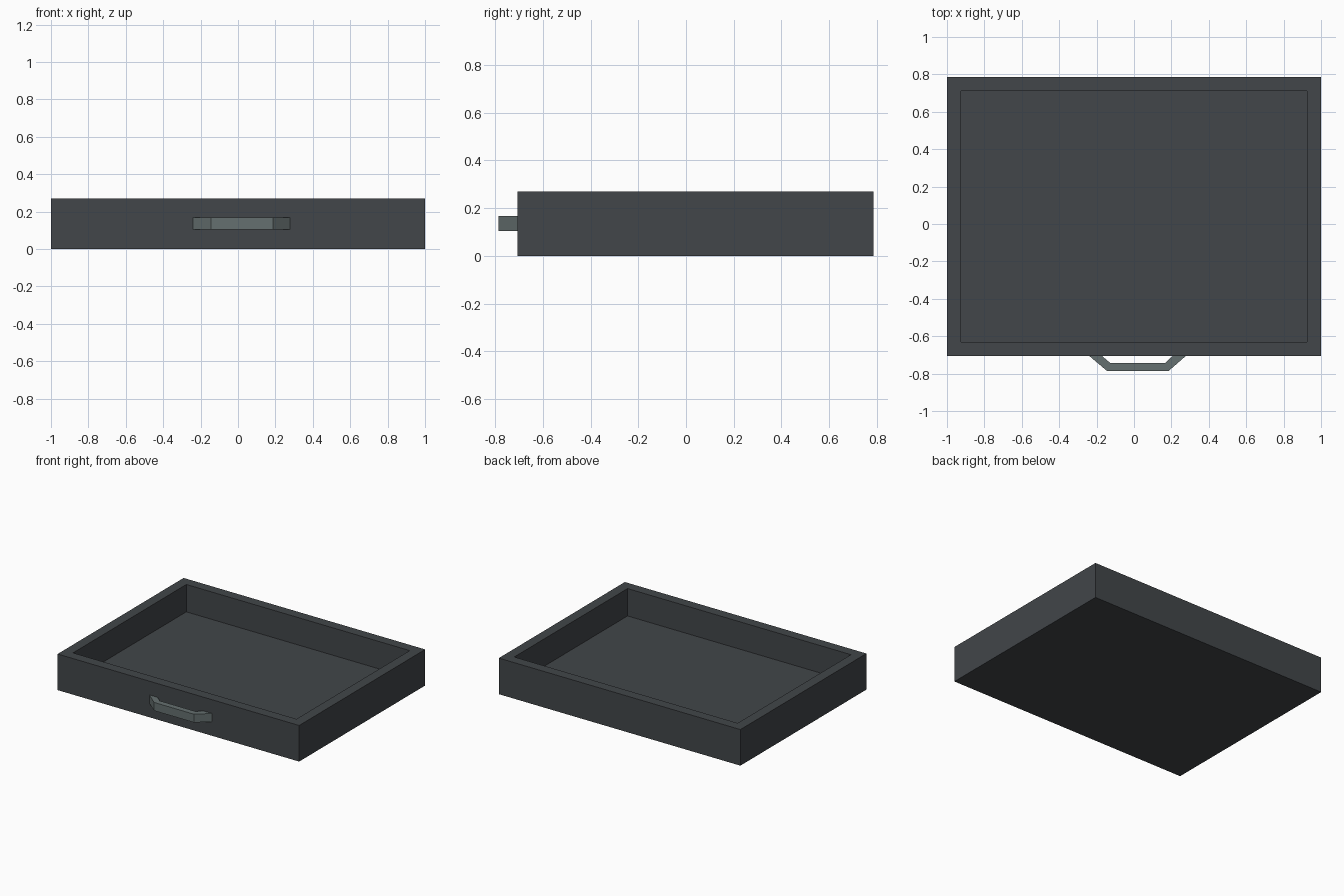
import bpy, bmesh

if "Cube" in bpy.data.objects:
    bpy.data.objects.remove(bpy.data.objects["Cube"])

def material(name, rgb):
    m = bpy.data.materials.new(name)
    m.diffuse_color = (*rgb, 1)
    m.use_nodes = True
    m.node_tree.nodes["Principled BSDF"].inputs["Base Color"].default_value = m.diffuse_color
    return m

def add_object(name, bm, mat):
    bmesh.ops.recalc_face_normals(bm, faces=bm.faces)
    me = bpy.data.meshes.new(name)
    bm.to_mesh(me)
    bm.free()
    me.materials.append(mat)
    ob = bpy.data.objects.new(name, me)
    bpy.context.collection.objects.link(ob)
    return ob

def prism(outline, z0, z1):
    """Extrude a flat outline from z0 up to z1; returns the bmesh and its top face."""
    bm = bmesh.new()
    base = bm.faces.new([bm.verts.new((x, y, z0)) for x, y in outline])
    ext = bmesh.ops.extrude_face_region(bm, geom=[base], use_keep_orig=True)["geom"]
    for v in (g for g in ext if isinstance(g, bmesh.types.BMVert)):
        v.co.z = z1
    top = next(g for g in ext if isinstance(g, bmesh.types.BMFace))
    return bm, top

dark_slate = material("dark slate", (0.054, 0.061, 0.067))
grey_green = material("grey green metal", (0.13, 0.16, 0.16))

FRONT, BACK, HEIGHT, WALL, FLOOR = -0.705, 0.785, 0.27, 0.075, 0.065

# Open drawer tray: box with its top inset, then sunk down to the floor
bm, top = prism([(-1, FRONT), (1, FRONT), (1, BACK), (-1, BACK)], 0, HEIGHT)
bmesh.ops.inset_region(bm, faces=[top], thickness=WALL, use_even_offset=True)
sunk = bmesh.ops.extrude_discrete_faces(bm, faces=[top])["faces"][0]
for v in sunk.verts:
    v.co.z = FLOOR
add_object("drawer_tray", bm, dark_slate)

# Angled pull handle on the front
outline = [(-0.24, FRONT), (-0.145, -0.785), (0.186, -0.785), (0.278, FRONT),
           (0.207, FRONT), (0.168, -0.742), (-0.128, -0.742), (-0.172, FRONT)]
bm, _ = prism(outline, 0.105, 0.167)
add_object("handle", bm, grey_green)
